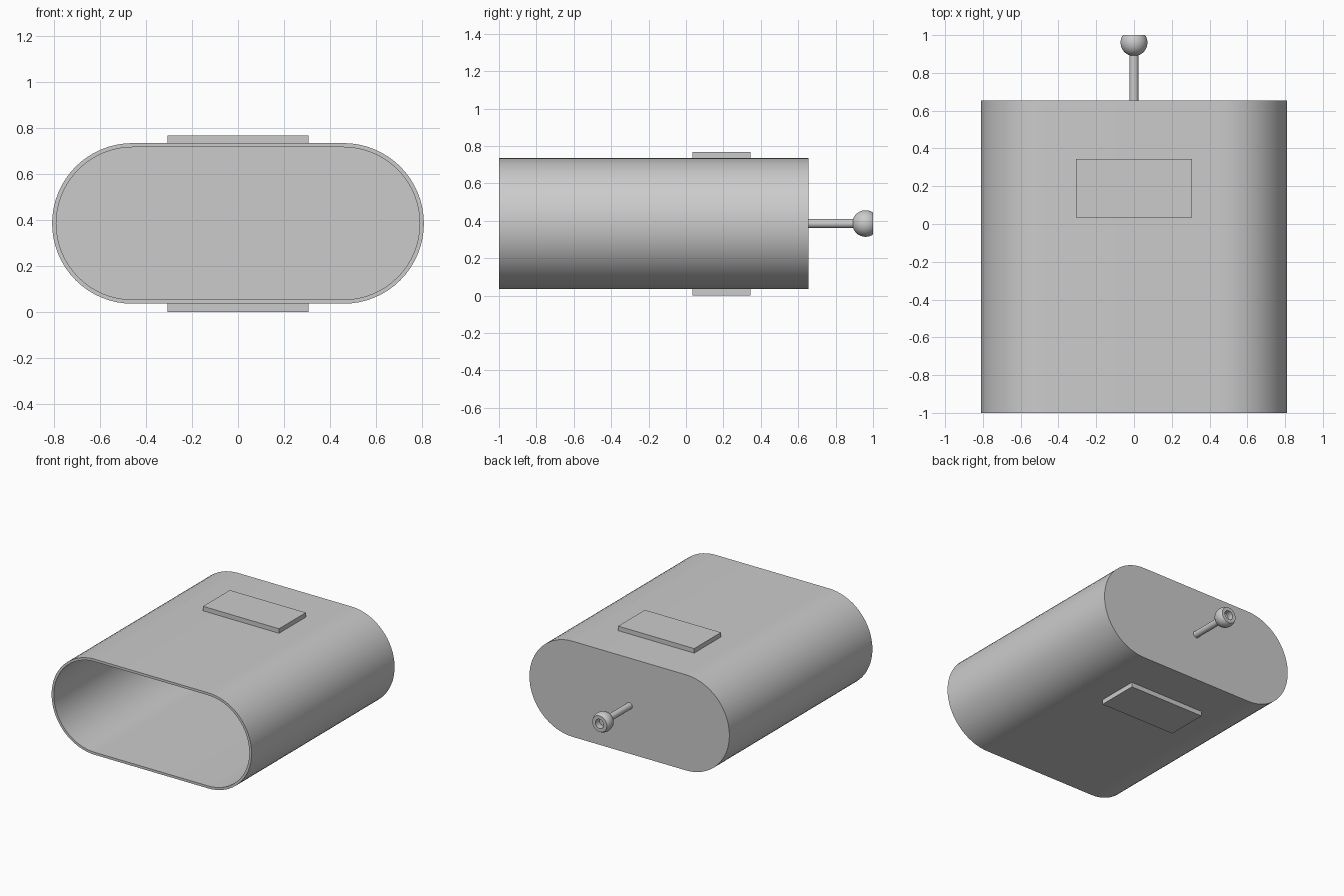
import bpy, bmesh
from math import sin, cos, pi, radians

if "Cube" in bpy.data.objects:
    bpy.data.objects.remove(bpy.data.objects["Cube"])

ZC = 0.385  # height of the centre line


def finish(name, bm, smooth=True):
    bmesh.ops.remove_doubles(bm, verts=bm.verts, dist=1e-5)
    bmesh.ops.recalc_face_normals(bm, faces=bm.faces)
    me = bpy.data.meshes.new(name)
    bm.to_mesh(me)
    bm.free()
    ob = bpy.data.objects.new(name, me)
    bpy.context.collection.objects.link(ob)
    if smooth:
        bpy.ops.object.select_all(action='DESELECT')
        ob.select_set(True)
        bpy.context.view_layer.objects.active = ob
        bpy.ops.object.shade_smooth_by_angle(angle=radians(30))
    return ob


def stadium(bm, y, r, half=0.46, n=32):
    pts = []
    for side, start in ((1, -pi / 2), (-1, pi / 2)):
        for i in range(n + 1):
            a = start + pi * i / n
            pts.append(bm.verts.new((side * half + r * cos(a), y, ZC + r * sin(a))))
    return pts


def bridge(bm, a, b):
    for i in range(len(a)):
        j = (i + 1) % len(a)
        bm.faces.new((a[i], a[j], b[j], b[i]))


# Hollow rounded body, open at the front and closed at the back
bm = bmesh.new()
loops = [stadium(bm, y, r) for y, r in
         ((0.655, 0.35), (-1, 0.35), (-1, 0.332), (0.637, 0.332))]
for a, b in zip(loops, loops[1:]):
    bridge(bm, a, b)
bm.faces.new(loops[0])
bm.faces.new(loops[-1])
finish("body", bm)

# Flat plates above and below
for name, z0, z1 in (("top_plate", 0.73, 0.768), ("bottom_plate", 0.0, 0.04)):
    bm = bmesh.new()
    bmesh.ops.create_cube(bm, size=1)
    for v in bm.verts:
        v.co = (v.co.x * 0.616, 0.19 + v.co.y * 0.31, z0 + (v.co.z + 0.5) * (z1 - z0))
    finish(name, bm, smooth=False)


def lathe(name, profile, steps=40):
    """Revolve (radius, y) points around the centre line."""
    bm = bmesh.new()
    vs = [bm.verts.new((r, y, ZC)) for r, y in profile]
    es = [bm.edges.new(p) for p in zip(vs, vs[1:])]
    bmesh.ops.spin(bm, geom=vs + es, cent=(0, 0, ZC), axis=(0, 1, 0),
                   angle=2 * pi, steps=steps)
    return finish(name, bm)


# Rod at the back
lathe("rod", [(0, 0.65), (0.024, 0.65), (0.024, 0.91), (0, 0.91)])

# Ball knob with a flat end and a blind hole
R, YC = 0.071, 0.96
a_end = math_end = 0.5986  # angle at which the ball is cut by y = 1
ball = []
for i in range(25):
    a = -pi / 2 + (a_end + pi / 2) * i / 24
    ball.append((max(R * cos(a), 0), YC + R * sin(a)))
ball += [(0.034, 1.0), (0.034, 0.955), (0, 0.955)]
lathe("knob", ball)
